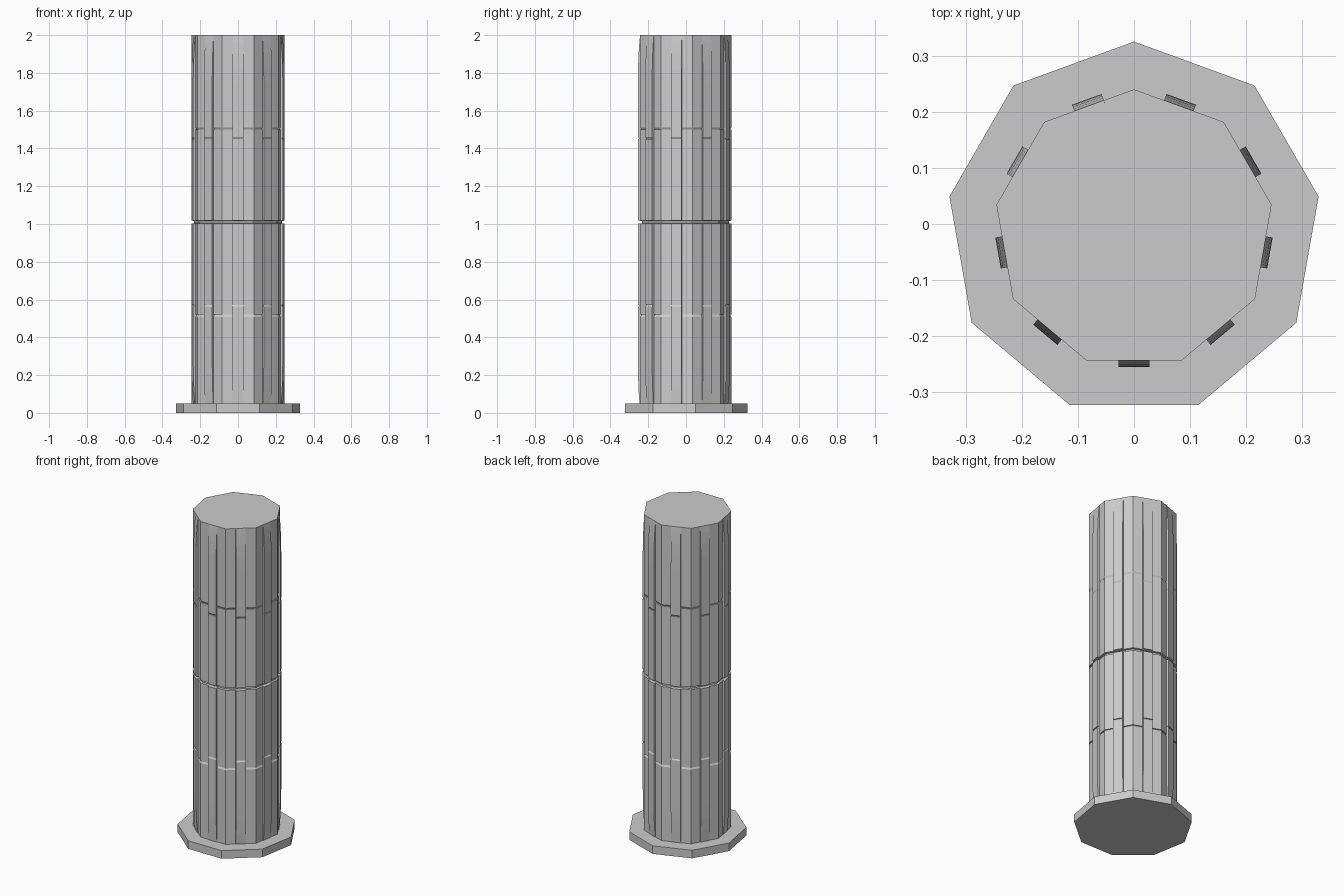
import bpy
import bmesh
import math
from mathutils import Matrix, Vector

if "Cube" in bpy.data.objects:
    bpy.data.objects.remove(bpy.data.objects["Cube"])

SIDES = 9
CENTRE_Y = -0.009      # the odd-sided outline sits slightly off the origin
MID_Z = 1.01           # shaft is mirrored about this height
APOTHEM = math.cos(math.pi / SIDES)

stone = bpy.data.materials.new("grey stone")
stone.use_nodes = True
grey = (0.6, 0.6, 0.6, 1)
stone.diffuse_color = grey
stone.node_tree.nodes["Principled BSDF"].inputs["Base Color"].default_value = grey


def finish(bm, name):
    bmesh.ops.recalc_face_normals(bm, faces=bm.faces)
    mesh = bpy.data.meshes.new(name)
    bm.to_mesh(mesh)
    bm.free()
    mesh.materials.append(stone)
    obj = bpy.data.objects.new(name, mesh)
    obj.location.y = CENTRE_Y
    bpy.context.collection.objects.link(obj)
    return obj


def mirrored(upper):
    """Complete a top-down profile by reflecting it about the middle height."""
    return upper + [(r, 2 * MID_Z - z) for r, z in reversed(upper)]


def prism(name, profile):
    """Stack nine-sided rings of (radius, height) and cap the ends."""
    bm = bmesh.new()
    rings = []
    for r, z in profile:
        angles = [math.pi / 2 + math.tau * i / SIDES for i in range(SIDES)]
        rings.append([bm.verts.new((r * math.cos(a), r * math.sin(a), z)) for a in angles])
    for a, b in zip(rings, rings[1:]):
        for i in range(SIDES):
            j = (i + 1) % SIDES
            bm.faces.new((a[i], a[j], b[j], b[i]))
    bm.faces.new(rings[0])
    bm.faces.new(rings[-1])
    return finish(bm, name)


# Base slab
prism("base_slab", [(0.334, 0), (0.334, 0.05)])

# Shaft with three grooves
R = 0.249
prism("shaft", mirrored([(R, 2), (R, 1.512), (R - 0.007, 1.5), (R, 1.5),
                         (R, MID_Z + 0.008), (R - 0.012, MID_Z + 0.006)]))

# Raised ribs, one per face, easing into the shaft at both ends
rib_profile = mirrored([(0, 2), (0.004, 1.96), (0.008, 1.9), (0.011, 1.82), (0.012, 1.74),
                        (0.012, 1.46), (0.006, 1.45), (0.012, 1.45),
                        (0.012, MID_Z + 0.008), (-0.01, MID_Z + 0.006)])
HALF = 0.028
for k in range(SIDES):
    bm = bmesh.new()
    turn = Matrix.Rotation(math.tau * k / SIDES, 3, "Z")
    rows = []
    for depth, z in rib_profile:
        front = -R * APOTHEM - depth
        back = -R * APOTHEM + 0.02
        corners = [(-HALF, front), (HALF, front), (HALF, back), (-HALF, back)]
        rows.append([bm.verts.new(turn @ Vector((x, y, z))) for x, y in corners])
    for a, b in zip(rows, rows[1:]):
        for i in range(4):
            j = (i + 1) % 4
            bm.faces.new((a[i], a[j], b[j], b[i]))
    bm.faces.new(rows[0])
    bm.faces.new(rows[-1])
    finish(bm, f"rib_{k + 1}")
